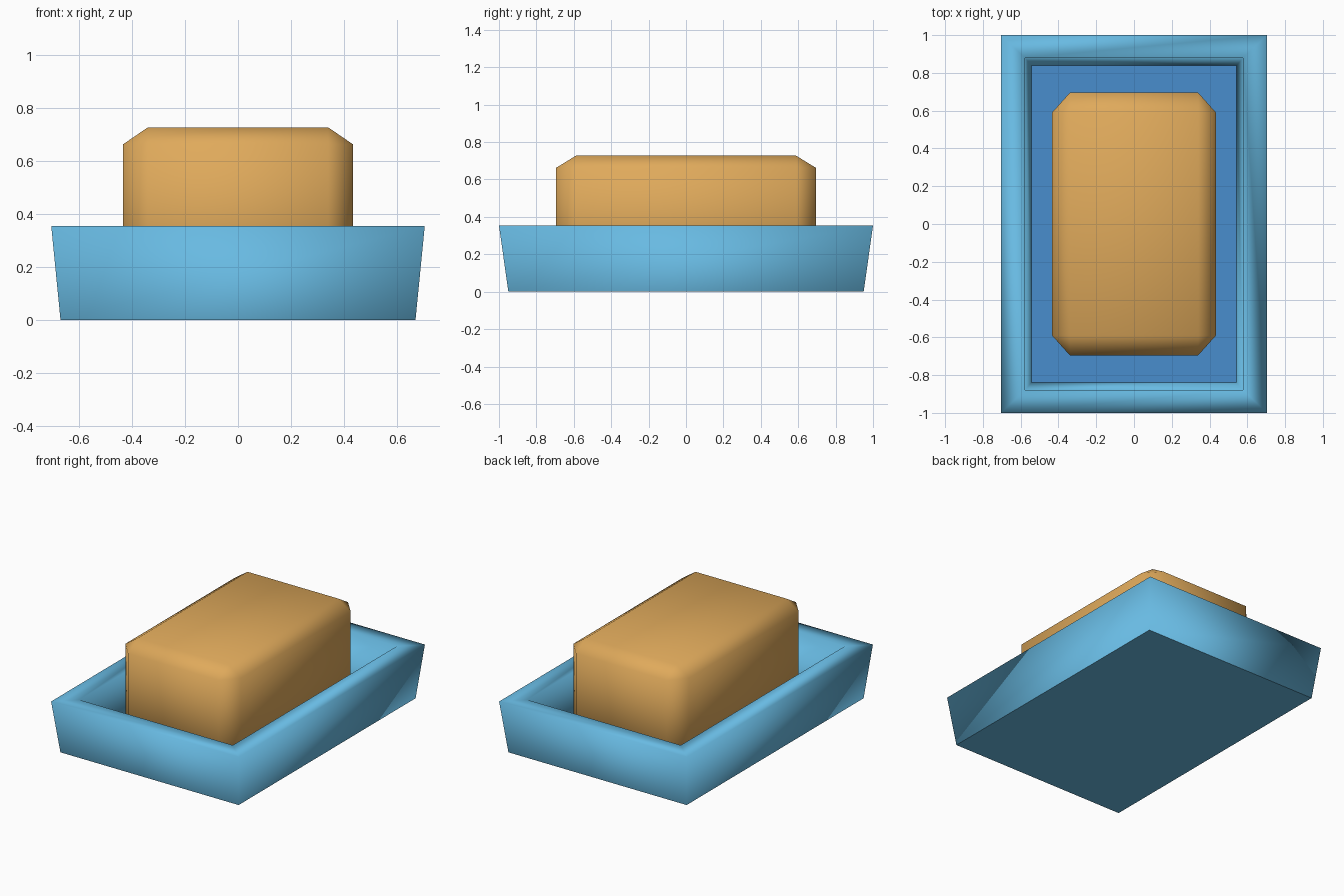
import bpy, bmesh

if "Cube" in bpy.data.objects:
    bpy.data.objects.remove(bpy.data.objects["Cube"])


def material(name, rgb):
    m = bpy.data.materials.new(name)
    m.diffuse_color = (*rgb, 1)
    m.use_nodes = True
    m.node_tree.nodes["Principled BSDF"].inputs["Base Color"].default_value = m.diffuse_color
    return m


def add_object(name, bm, mats):
    bmesh.ops.recalc_face_normals(bm, faces=bm.faces)
    mesh = bpy.data.meshes.new(name)
    bm.to_mesh(mesh)
    bm.free()
    for m in mats:
        mesh.materials.append(m)
    ob = bpy.data.objects.new(name, mesh)
    bpy.context.collection.objects.link(ob)
    return ob


light_blue = material("light blue", (0.138, 0.49, 0.76))
deep_blue = material("deep blue", (0.065, 0.27, 0.61))
tan = material("warm tan", (0.74, 0.40, 0.105))

# Tray: rectangular rings from the underside, over the rim, down to the floor
FLOOR = 0.05
bm = bmesh.new()
rings = []
for hx, hy, z in [(0.67, 0.95, 0), (0.705, 1.0, 0.355),
                  (0.577, 0.88, 0.355), (0.543, 0.838, FLOOR)]:
    rings.append([bm.verts.new((sx * hx, sy * hy, z))
                  for sx, sy in [(-1, -1), (1, -1), (1, 1), (-1, 1)]])
for a, b in zip(rings, rings[1:]):
    for i in range(4):
        j = (i + 1) % 4
        bm.faces.new((a[i], a[j], b[j], b[i]))
under = bm.faces.new(rings[0])
floor = bm.faces.new(rings[-1])
floor.material_index = 1
# Soft walls and rim, crisp base and floor
for f in bm.faces:
    f.smooth = True
for f in (under, floor):
    for e in f.edges:
        e.smooth = False
add_object("tray", bm, [light_blue, deep_blue])

# Block: bevelled cube, stretched so the chamfers differ per axis
HX, HY, TOP = 0.435, 0.695, 0.727
bm = bmesh.new()
bmesh.ops.create_cube(bm, size=2)
bmesh.ops.bevel(bm, geom=bm.edges[:], offset=0.2, segments=1,
                affect='EDGES', clamp_overlap=True)
half = (HX, HY, (TOP - FLOOR) / 2)
cut = (0.095, 0.106, 0.065)
for v in bm.verts:
    for k in range(3):
        s = 1 if v.co[k] > 0 else -1
        v.co[k] = s * (half[k] if abs(v.co[k]) > 0.9 else half[k] - cut[k])
    v.co.z += (TOP + FLOOR) / 2
for f in bm.faces:
    f.smooth = True
add_object("block", bm, [tan])
